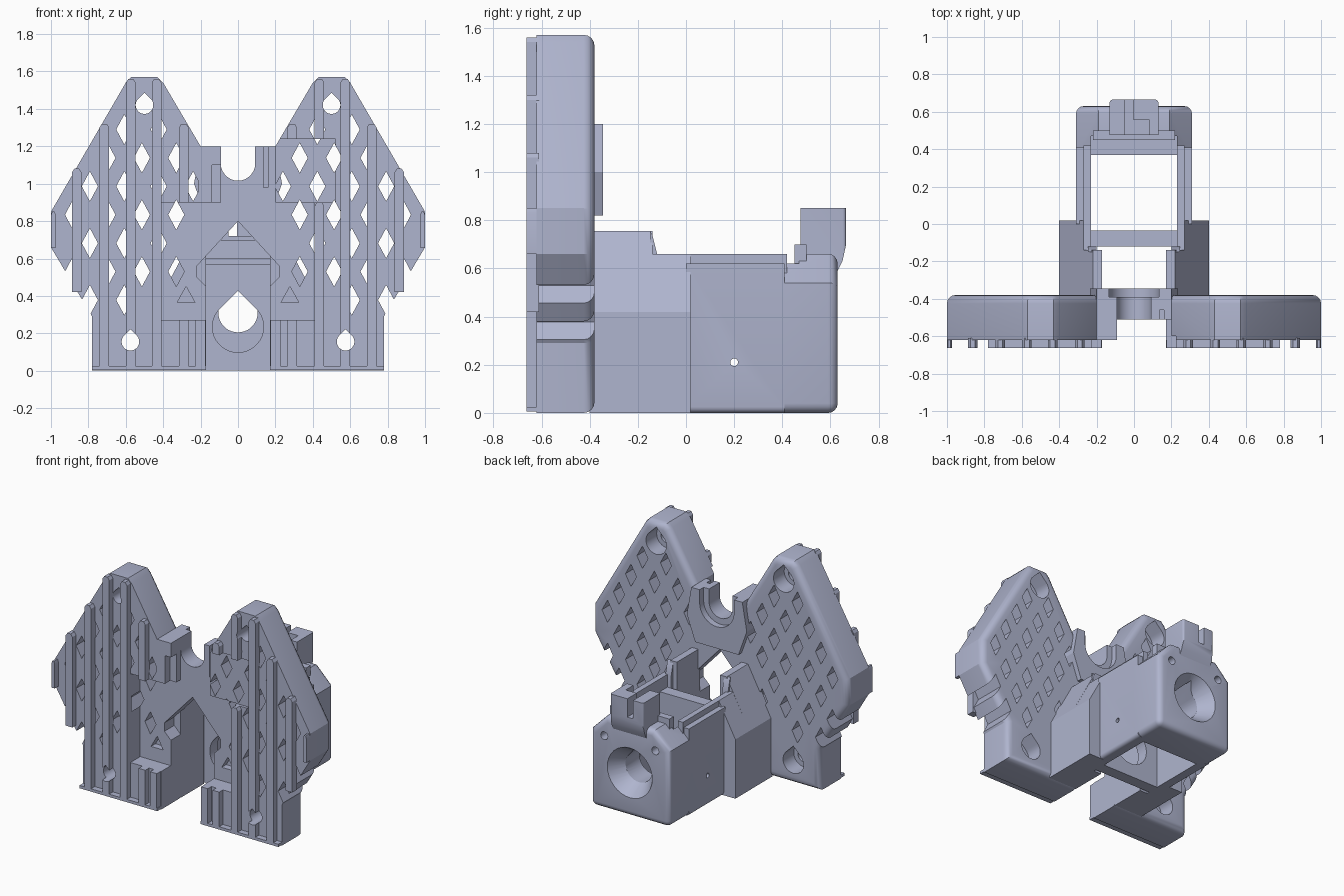
import bpy, bmesh, math

if "Cube" in bpy.data.objects:
    bpy.data.objects.remove(bpy.data.objects["Cube"])

mat = bpy.data.materials.new("blue_grey_plastic")
mat.diffuse_color = (0.43, 0.46, 0.62, 1)
mat.use_nodes = True
mat.node_tree.nodes["Principled BSDF"].inputs["Base Color"].default_value = mat.diffuse_color


def prism(name, pts, lo, hi, axis="y", bevel=0, pick=None):
    """Extrude an outline: (x,z) along y, or (y,z) along x."""
    bm = bmesh.new()
    put = (lambda p, t: (p[0], t, p[1])) if axis == "y" else (lambda p, t: (t, p[0], p[1]))
    a = [bm.verts.new(put(p, lo)) for p in pts]
    b = [bm.verts.new(put(p, hi)) for p in pts]
    n = len(pts)
    bm.faces.new(a)
    bm.faces.new(b[::-1])
    for i in range(n):
        bm.faces.new((a[i], b[i], b[(i + 1) % n], a[(i + 1) % n]))
    bmesh.ops.recalc_face_normals(bm, faces=bm.faces)
    if bevel:
        edges = [e for e in bm.edges if pick is None or pick(e.verts[0].co, e.verts[1].co)]
        bmesh.ops.bevel(bm, geom=edges, offset=bevel, segments=4, profile=0.5,
                        affect='EDGES', clamp_overlap=True)
    me = bpy.data.meshes.new(name)
    bm.to_mesh(me)
    bm.free()
    me.materials.append(mat)
    ob = bpy.data.objects.new(name, me)
    bpy.context.collection.objects.link(ob)
    return ob


def box(name, x0, x1, y0, y1, z0, z1, bevel=0, pick=None):
    return prism(name, [(x0, z0), (x1, z0), (x1, z1), (x0, z1)], y0, y1, "y", bevel, pick)


def circle(cx, cz, r, n=32):
    return [(cx + r * math.cos(2 * math.pi * i / n), cz + r * math.sin(2 * math.pi * i / n))
            for i in range(n)]


def teardrop(cx, cz, r, n=28):
    arc = [math.radians(135 + 270 * i / n) for i in range(n + 1)]
    return [(cx + r * math.cos(t), cz + r * math.sin(t)) for t in arc] + [(cx, cz + r * 1.414)]


def cone_cut(cz, r0, r1, y0, y1):
    """Tapered cutter used for the flared rear opening."""
    ob = prism("flare_cutter", circle(0, cz, r0), y0, y1)
    for v in ob.data.vertices:
        if v.co.y > (y0 + y1) / 2:
            v.co.x *= r1 / r0
            v.co.z = cz + (v.co.z - cz) * r1 / r0
    return ob


cutters = []


def cut(ob, *tools):
    """Subtract the tools from the part and bake the result."""
    for t in tools:
        m = ob.modifiers.new("cut", 'BOOLEAN')
        m.operation, m.solver, m.object = 'DIFFERENCE', 'EXACT', t
        t.hide_render = True
        if t not in cutters:
            cutters.append(t)
    bpy.context.view_layer.update()
    dg = bpy.context.evaluated_depsgraph_get()
    me = bpy.data.meshes.new_from_object(ob.evaluated_get(dg))
    ob.modifiers.clear()
    ob.data = me


def flip(pts, s):
    return [(s * x, z) for x, z in pts]


# Shared cutters: front arch and shaft hole
arch = prism("arch_cutter", [(-.17, -.1), (.17, -.1), (.17, .45), (.22, .5), (.22, .56),
                             (0, .8), (-.22, .56), (-.22, .5), (-.17, .45)], -.8, -.33)

WING = [(.17, 0), (.78, 0), (.78, .29), (1, .66), (1, .85), (.6, 1.54), (.57, 1.57),
        (.43, 1.57), (.4, 1.54), (.2, 1.2), (.2, .9), (.17, .9)]
HOLES = [(.5, 1.42), (.575, .155)]


def in_wing(x, z):
    if any(math.hypot(x - a, z - b) < .15 for a, b in HOLES):
        return False
    if (x < .32 and z < .9) or (x < .45 and z < .45) or z < .25:
        return False
    return (x < .74 + (z - .29) * .595 and x < .95 - (z - .85) * .58 and x < .93
            and x > .25 + max(0, z - 1.2) * .59 - .02)


def outer_back(a, b):
    back = a.y > -.4 and b.y > -.4
    return back and not (max(abs(a.x), abs(b.x)) < .21)


for s, side in ((1, "right"), (-1, "left")):
    # Wing plate with diamond lattice, pocket and mounting holes
    wing = prism(side + "_wing", flip(WING, s), -.62, -.38, "y", .045, outer_back)
    tools = [arch, box("pocket_cutter", *sorted((s * .1, s * .41)), -.8, -.51, .27, .9)]
    if s > 0:
        tools.append(box("recess_cutter", .1, .52, -.8, -.6, .9, 1.24))
    for row in range(7):
        z = 1.29 - .152 * row
        for k in range(5):
            x = (.24 if row % 2 == 0 else .33) + .184 * k
            if in_wing(x, z):
                tools.append(prism("diamond_cutter", flip(
                    [(x - .043, z), (x, z - .08), (x + .043, z), (x, z + .08)], s), -.8, -.2))
    mounts = []
    for hx, hz in HOLES:
        mounts.append(prism("mount_cutter", teardrop(s * hx, hz, .047), -.8, -.2))
        tools.append(prism("counterbore_cutter", teardrop(s * hx, hz, .08), -.5, -.2))
    tools.append(prism("triangle_cutter",
                       flip([(.23, .365), (.325, .365), (.2775, .45)], s), -.6, -.46))
    tools.append(prism("screw_cutter", circle(s * .195, .52, .02, 16), -.6, -.42))
    cut(wing, *tools, *mounts)

    # Vertical ribs on the front face
    low = 1.24 if s > 0 else .9
    spans = [(.29, low, 1.32), (.435, .02, .9 if s > 0 else 1.56), (.573, .02, 1.56),
             (.715, .02, 1.32), (.862, .42, 1.08), (.987, .66, .85),
             (.29, .02, .27), (.2, .02, .27)]
    if s > 0:
        spans.append((.435, 1.24, 1.56))
    for i, (x, z0, z1) in enumerate(spans):
        h = .013 if x > .95 else .026
        top = z1 if z1 < .3 else z1 - .02
        rib = prism(f"{side}_rib_{i + 1}", flip(
            [(x - h, z0), (x + h, z0), (x + h, top), (x + h * .5, z1),
             (x - h * .5, z1), (x - h, top)], s), -.662, -.61)
        cut(rib, *mounts)

    # Thin foot lip along the bottom
    box(side + "_foot_lip", *sorted((s * .17, s * .78)), -.662, -.6, .005, .025)

    # Neck joining plate and motor box
    prism(side + "_neck", flip([(.17, 0), (.4, 0), (.4, .42), (.22, .755), (.17, .755)], s),
          -.4, -.14)
    prism(side + "_neck_rear", flip([(.23, 0), (.4, 0), (.4, .42), (.27, .66), (.23, .66)], s),
          -.14, .018)
    prism(side + "_neck_ramp", [(-.15, .5), (-.15, .755), (-.14, .74), (-.12, .66), (-.12, .5)],
          *sorted((s * .2, s * .245)), "x")

    # Box side walls: outer shell and taller inner lip
    wall = box(side + "_box_wall", *sorted((s * .23, s * .31)), 0, .41, 0, .62, .025,
               lambda a, b: abs(a.x) > .3 and abs(b.x) > .3 and a.z < .1 and b.z < .1)
    cut(wall, prism("side_hole_cutter", [(.2 + .016 * math.cos(i * math.pi / 8),
        .21 + .016 * math.sin(i * math.pi / 8)) for i in range(16)],
        *sorted((s * .2, s * .4)), "x"))
    box(side + "_box_lip", *sorted((s * .23, s * .27)), -.12, .42, .5, .66)

# Centre panel over the arch
panel = box("centre_panel", -.2, .2, -.51, -.38, .4, .92)
cut(panel, arch)

# Saddle with U-shaped slot and rear step
saddle = prism("saddle", [(-.17, .82), (.17, .82), (.235, 1.0), (.2, 1.2), (-.2, 1.2),
                          (-.235, 1.0)], -.51, -.345)


def u_shape(r):
    arc = [math.pi + math.pi * i / 16 for i in range(17)]
    return [(r * math.cos(t), 1.108 + r * math.sin(t)) for t in arc] + [(r, 1.4), (-r, 1.4)]


cut(saddle, prism("u_cutter", u_shape(.092), -.8, -.2),
    prism("u_step_cutter", u_shape(.135), -.39, -.2),
    box("slit_cutter", .135, .16, -.6, -.46, .98, 1.3))

# Clamp block beside the saddle
clamp = box("clamp_block", -.21, -.092, -.62, -.5, .9, 1.2)
cut(clamp, box("clamp_notch", -.14, -.05, -.7, -.56, .8, 1.1))

# Front wall of the box with teardrop opening
front = box("box_front_wall", -.235, .235, -.12, -.035, 0, .57)
cut(front, prism("front_hole_cutter", teardrop(0, .235, .137), -.3, .1))

# Rear wall with sloped shoulders, rounded edges and flared opening
rear = prism("box_rear_wall", [(-.31, 0), (.31, 0), (.31, .54), (.19, .66), (-.19, .66),
                               (-.31, .54)], .37, .63, "y", .04,
             lambda a, b: (a.y > .6 and b.y > .6) or
             (a.z < .01 and b.z < .01 and abs(a.x - b.x) < .01))
cut(rear, box("ledge_cutter", -.23, .23, .3, .47, .52, .9),
    prism("rear_hole_cutter", teardrop(0, .31, .105), .2, .8),
    cone_cut(.31, .1, .19, .52, .65),
    *[prism("rear_screw_cutter", circle(x, .52, .028, 16), .5, .8) for x in (-.2, .2)])

# Cable tab on the rear wall
tab = prism("cable_tab", [(.475, .54), (.475, .85), (.665, .85), (.665, .7), (.65, .63),
                          (.615, .56)], -.13, .13, "x", .04,
            lambda a, b: a.y > .66 and b.y > .66 and abs(a.x - b.x) < .01)
cut(tab, box("tab_slot_cutter", -.05, -.005, .4, .8, .72, 1),
    box("tab_notch_cutter", -.05, .08, .4, .56, .72, 1))
box("tab_step", -.22, .22, .45, .5, .6, .7)

for c in cutters:
    bpy.data.objects.remove(c)

# Smooth the rounded edges while keeping corners crisp
bpy.ops.object.select_all(action='SELECT')
bpy.context.view_layer.objects.active = panel
bpy.ops.object.shade_smooth_by_angle(angle=math.radians(28))
